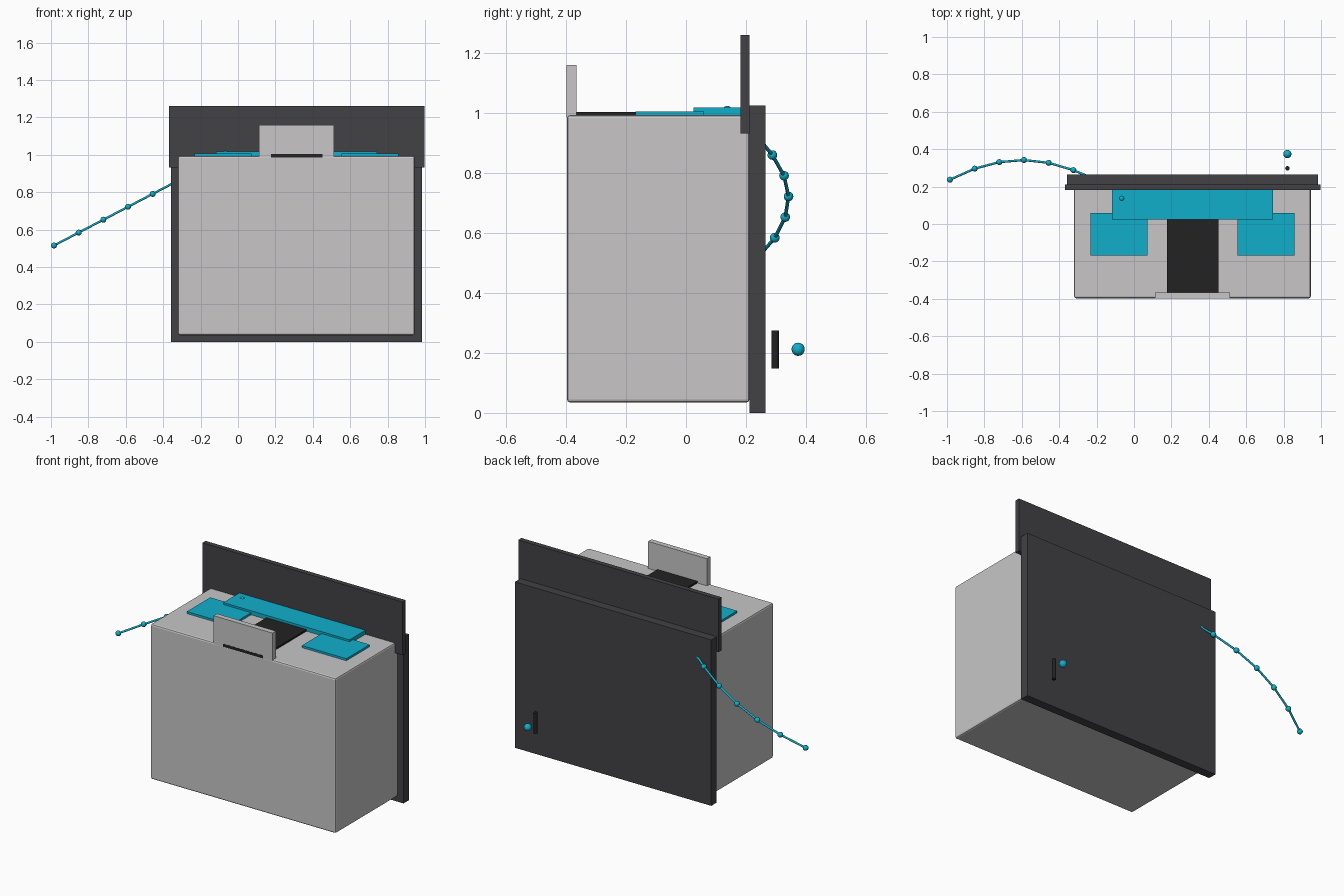
import bpy, bmesh
from mathutils import Vector

if "Cube" in bpy.data.objects:
    bpy.data.objects.remove(bpy.data.objects["Cube"])


def material(name, rgb):
    m = bpy.data.materials.new(name)
    m.diffuse_color = (*rgb, 1)
    m.use_nodes = True
    m.node_tree.nodes["Principled BSDF"].inputs["Base Color"].default_value = m.diffuse_color
    return m


GREY = material("light_grey", (0.58, 0.565, 0.57))
DARK = material("charcoal", (0.054, 0.053, 0.060))
BLACK = material("black", (0.016, 0.016, 0.016))
CYAN = material("cyan", (0.005, 0.43, 0.60))


def finish(name, bm, mat, smooth=False):
    me = bpy.data.meshes.new(name)
    bm.to_mesh(me)
    bm.free()
    me.materials.append(mat)
    for p in me.polygons:
        p.use_smooth = smooth
    ob = bpy.data.objects.new(name, me)
    bpy.context.collection.objects.link(ob)
    return ob


def box(name, xs, ys, zs, mat, bevel=0):
    bm = bmesh.new()
    bmesh.ops.create_cube(bm, size=1)
    for v in bm.verts:
        v.co = [(r[0] + r[1]) / 2 + c * (r[1] - r[0])
                for c, r in zip(v.co, (xs, ys, zs))]
    ob = finish(name, bm, mat)
    if bevel:
        mod = ob.modifiers.new("soft_edges", 'BEVEL')
        mod.width = bevel
        mod.segments = 2
    return ob


def ball(name, centre, radius, mat):
    bm = bmesh.new()
    bmesh.ops.create_uvsphere(bm, u_segments=16, v_segments=10, radius=radius)
    bmesh.ops.translate(bm, verts=bm.verts, vec=centre)
    return finish(name, bm, mat, True)


def rod(name, a, b, radius, mat):
    a, b = Vector(a), Vector(b)
    bm = bmesh.new()
    bmesh.ops.create_cone(bm, cap_ends=True, segments=12, radius1=radius,
                          radius2=radius, depth=(b - a).length)
    bmesh.ops.rotate(bm, verts=bm.verts,
                     matrix=(b - a).to_track_quat('Z', 'Y').to_matrix())
    bmesh.ops.translate(bm, verts=bm.verts, vec=(a + b) / 2)
    return finish(name, bm, mat)


# Main cabinet with back panel and upright header board
box("cabinet", (-0.32, 0.945), (-0.397, 0.212), (0.035, 0.993), GREY, 0.01)
box("back_panel", (-0.358, 0.983), (0.212, 0.265), (0, 1.025), DARK)
box("header_board", (-0.37, 0.998), (0.181, 0.212), (0.932, 1.26), DARK)

# Front tab and the black runner passing beneath it
box("front_tab", (0.112, 0.514), (-0.398, -0.365), (0.985, 1.16), GREY)
box("runner", (0.177, 0.451), (-0.399, 0.12), (0.986, 1.004), BLACK)

# Coloured pads and crossbar on the cabinet top
for side in (-1, 1):
    x = 0.313 + side * 0.393
    box("pad", (x - 0.152, x + 0.152), (-0.168, 0.06), (0.985, 1.006), CYAN)
box("crossbar", (-0.118, 0.744), (0.025, 0.183), (0.99, 1.018), CYAN)
ball("crossbar_button", (-0.066, 0.137, 1.008), 0.016, CYAN)

# Handle and knob behind the back panel
rod("handle", (0.82, 0.298, 0.148), (0.82, 0.298, 0.274), 0.012, BLACK)
ball("knob", (0.82, 0.374, 0.212), 0.022, CYAN)

# Arched cord with beads at each joint
ys = (0.237, 0.296, 0.331, 0.342, 0.327, 0.288, 0.232)
points = [(-0.984 + 0.132 * i, y, 0.515 + 0.069 * i) for i, y in enumerate(ys)]
for a, b in zip(points, points[1:]):
    rod("cord", a, b, 0.006, CYAN)
    ball("bead", a, 0.016, CYAN)
